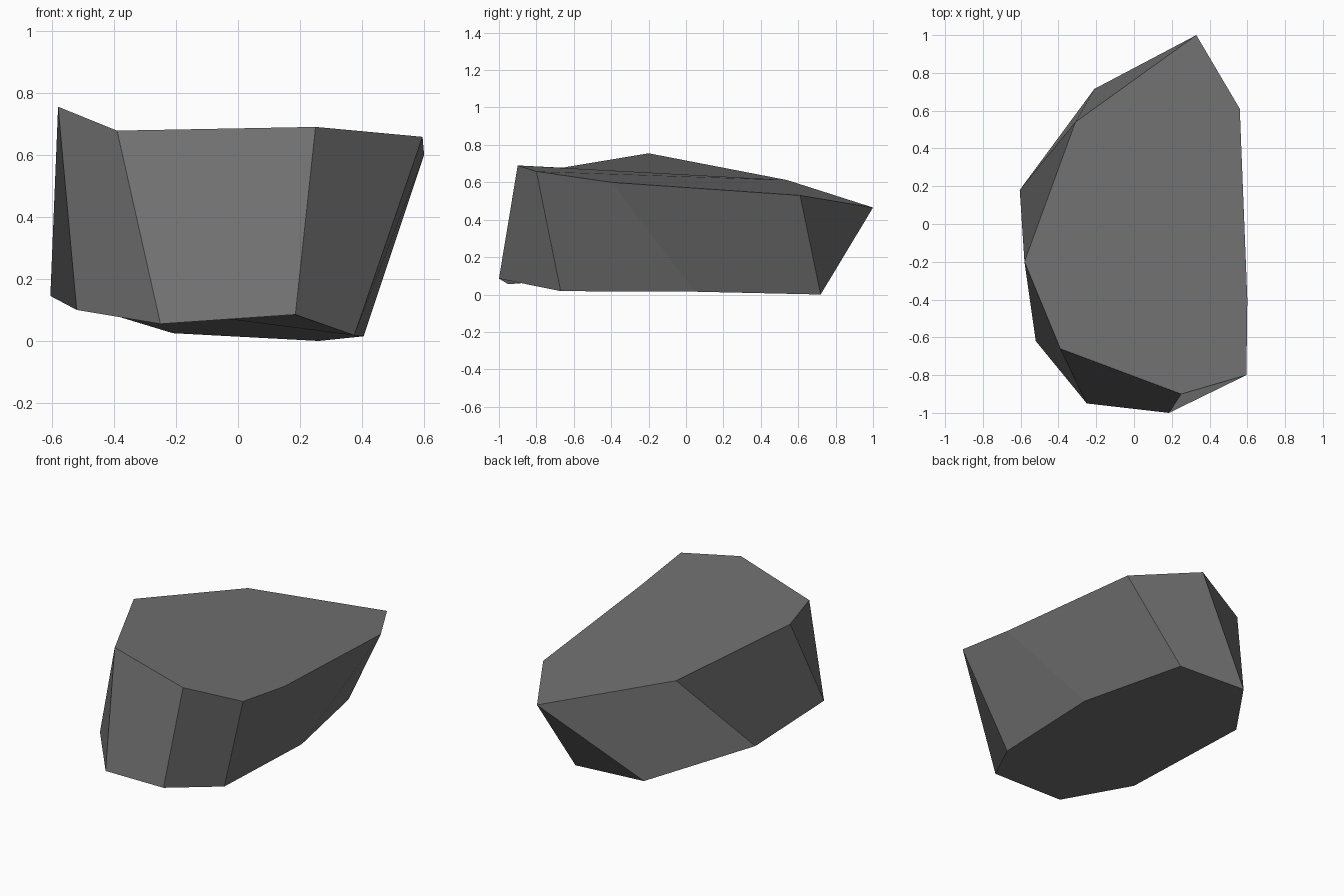
import bpy
from mathutils import Vector
from mathutils.geometry import normal

if "Cube" in bpy.data.objects:
    bpy.data.objects.remove(bpy.data.objects["Cube"])

# Rock: an eight-sided block between a tilted top rim and a base rim,
# both listed counter-clockwise seen from above
top_rim = [(-0.31, 0.54, 0.612), (-0.58, -0.20, 0.755), (-0.39, -0.66, 0.678),
           (0.25, -0.90, 0.69), (0.595, -0.80, 0.658), (0.60, -0.40, 0.60),
           (0.56, 0.61, 0.53), (0.33, 1.00, 0.465)]
base_rim = [(-0.605, 0.18, 0.145), (-0.52, -0.62, 0.10), (-0.25, -0.95, 0.055),
            (0.185, -1.00, 0.085), (0.375, -0.67, 0.018), (0.405, 0.05, 0.015),
            (0.26, 0.72, 0.0), (-0.21, 0.715, 0.025)]
verts = [Vector(co) for co in base_rim + top_rim]
n = len(base_rim)

# Facets: sides, then top and base
facets = [(i, (i + 1) % n, n + (i + 1) % n, n + i) for i in range(n)]
facets.append(tuple(range(n, 2 * n)))
facets.append((0,) + tuple(range(n - 1, 0, -1)))

# Each facet is a fan from its first corner, shaded as one flat plane
tris, normals = [], []
for f in facets:
    facing = normal([verts[k] for k in f])
    for a, b in zip(f[1:], f[2:]):
        tris.append((f[0], a, b))
        normals += [facing] * 3

mesh = bpy.data.meshes.new("rock")
mesh.from_pydata(verts, [], tris)
mesh.update()
mesh.normals_split_custom_set(normals)
rock = bpy.data.objects.new("rock", mesh)
bpy.context.collection.objects.link(rock)

# Dark grey stone
stone = bpy.data.materials.new("dark grey stone")
stone.diffuse_color = (0.165, 0.165, 0.165, 1)
stone.use_nodes = True
stone.node_tree.nodes["Principled BSDF"].inputs["Base Color"].default_value = stone.diffuse_color
mesh.materials.append(stone)
